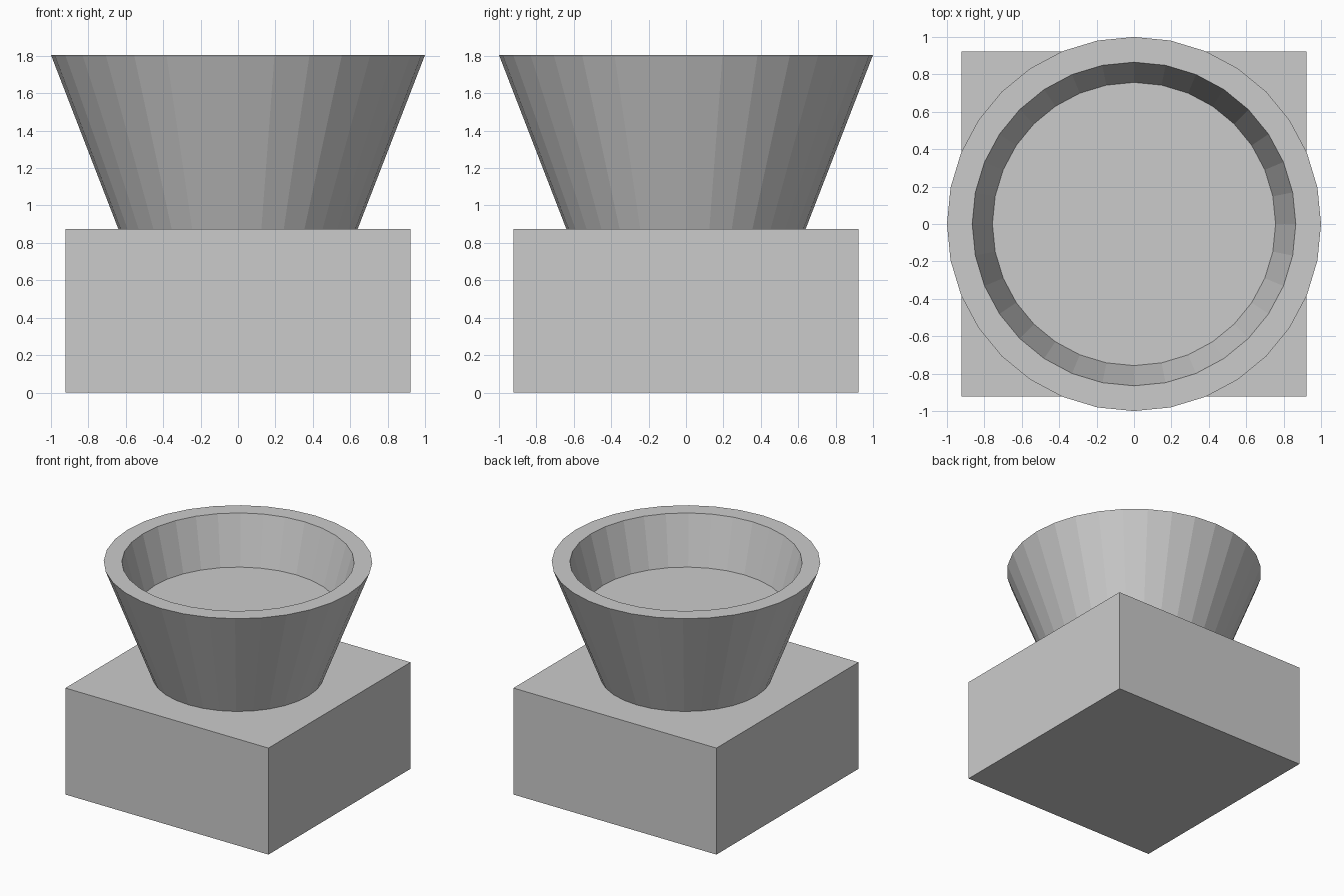
import bpy, bmesh, math

if "Cube" in bpy.data.objects:
    bpy.data.objects.remove(bpy.data.objects["Cube"])

SIDES = 32


def make_object(name, bm):
    bmesh.ops.recalc_face_normals(bm, faces=bm.faces)
    mesh = bpy.data.meshes.new(name)
    bm.to_mesh(mesh)
    bm.free()
    obj = bpy.data.objects.new(name, mesh)
    bpy.context.collection.objects.link(obj)
    return obj


def make_block(name, width, height):
    bm = bmesh.new()
    bmesh.ops.create_cube(bm, size=1)
    for v in bm.verts:
        v.co.x *= width
        v.co.y *= width
        v.co.z = (v.co.z + 0.5) * height
    return make_object(name, bm)


def make_turned(name, profile):
    """Rings of (radius, z) joined in order, with both ends capped."""
    bm = bmesh.new()
    rings = []
    for r, z in profile:
        angles = [math.tau * i / SIDES for i in range(SIDES)]
        rings.append([bm.verts.new((r * math.cos(a), r * math.sin(a), z)) for a in angles])
    for low, high in zip(rings, rings[1:]):
        for i in range(SIDES):
            j = (i + 1) % SIDES
            bm.faces.new((low[i], low[j], high[j], high[i]))
    bm.faces.new(rings[0])
    bm.faces.new(rings[-1])
    return make_object(name, bm)


# Square plinth
make_block("base_block", 1.845, 0.875)

# Flared bowl: foot, outer rim, inner rim, recessed floor
make_turned("flared_bowl", [(0.64, 0.875), (1.0, 1.805), (0.865, 1.805), (0.757, 1.41)])
